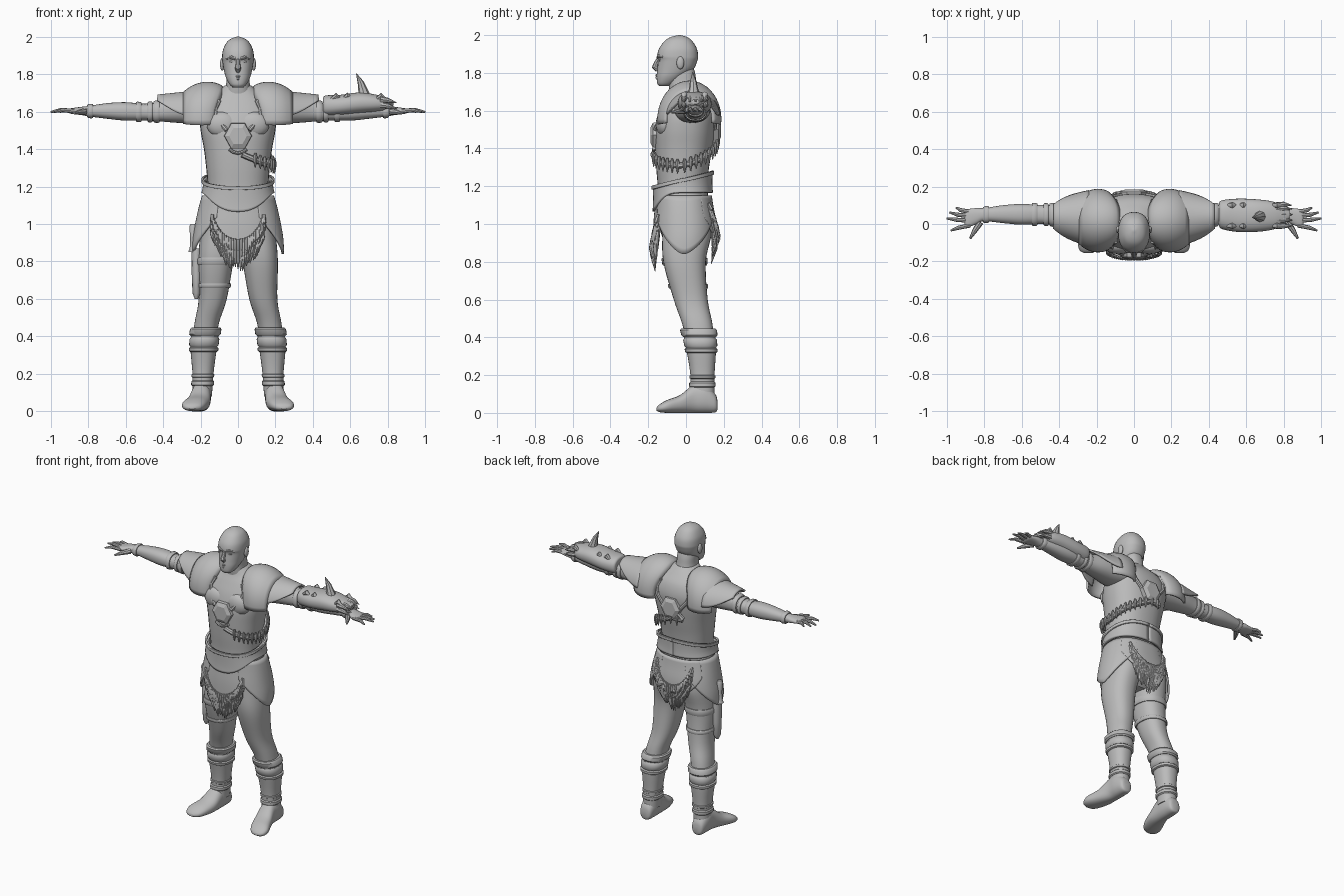
import bpy, bmesh, random
from math import sin, cos, pi, radians, copysign
from mathutils import Vector

random.seed(4)
if "Cube" in bpy.data.objects:
    bpy.data.objects.remove(bpy.data.objects["Cube"])

grey = bpy.data.materials.new("plain_grey")
grey.use_nodes = True
grey.diffuse_color = (0.5, 0.5, 0.5, 1)
grey.node_tree.nodes["Principled BSDF"].inputs["Base Color"].default_value = (0.5, 0.5, 0.5, 1)


def finish(bm, name, sharp=40, thick=None):
    bmesh.ops.recalc_face_normals(bm, faces=bm.faces)
    mesh = bpy.data.meshes.new(name)
    bm.to_mesh(mesh)
    bm.free()
    mesh.materials.append(grey)
    mesh.shade_smooth()
    mesh.set_sharp_from_angle(angle=radians(sharp))
    obj = bpy.data.objects.new(name, mesh)
    bpy.context.collection.objects.link(obj)
    if thick:
        solid = obj.modifiers.new("thickness", "SOLIDIFY")
        solid.thickness, solid.offset = thick, 0
    return obj


def skin(bm, rings, closed=True):
    """Join rings of points with quads and cap the ends."""
    grid = [[bm.verts.new(p) for p in ring] for ring in rings]
    count = len(grid[0])
    for low, high in zip(grid, grid[1:]):
        for i in range(count if closed else count - 1):
            j = (i + 1) % count
            bm.faces.new((low[i], low[j], high[j], high[i]))
    if closed:
        bm.faces.new(grid[0])
        bm.faces.new(grid[-1])


def dense(rows, steps=5):
    """Smooth curve through the section rows."""
    result = []
    for i in range(len(rows) - 1):
        a, b, c, d = (rows[max(0, min(len(rows) - 1, i + k))] for k in (-1, 0, 1, 2))
        for s in range(steps):
            t = s / steps
            result.append([q + t * (r - p + t * (2*p - 5*q + 4*r - s2 + t * (3*q - p - 3*r + s2))) / 2
                           for p, q, r, s2 in zip(a, b, c, d)])
    return result + [list(rows[-1])]


def even(rows):
    """Rows given by half width become full rows."""
    return dense([(t, -half, half, low, high) for t, half, low, high in rows])


def sample(rows, t):
    rows = sorted(rows)
    for a, b in zip(rows, rows[1:]):
        if a[0] <= t <= b[0]:
            k = (t - a[0]) / ((b[0] - a[0]) or 1)
            return [p + k * (q - p) for p, q in zip(a, b)]
    return list(rows[0] if t < rows[0][0] else rows[-1])


def edge(row, angle, pad=0, power=2.3):
    """Point of a rounded section; angle 0 faces the front."""
    def bend(v):
        return copysign(abs(v) ** (2 / power), v)
    t, x0, x1, y0, y1 = row
    return (t, (x0 + x1) / 2 + ((x1 - x0) / 2 + pad) * bend(sin(angle)),
            (y0 + y1) / 2 - ((y1 - y0) / 2 + pad) * bend(cos(angle)))


def around(rows, angle, z, pad=0):
    z, x, y = edge(sample(rows, z), angle, pad)
    return Vector((x, y, z))


def loft(name, rows, axis="z", side=1, pad=0, sides=32):
    place = {"z": lambda t, a, b: (side * a, b, t), "x": lambda t, a, b: (side * t, a, b),
             "y": lambda t, a, b: (side * a, t, b)}[axis]
    bm = bmesh.new()
    skin(bm, [[place(*edge(row, 2 * pi * i / sides, pad)) for i in range(sides)] for row in rows])
    return finish(bm, name)


def band(name, rows, t, width, pad, axis="z", side=1):
    """Strap that hugs a lofted limb."""
    ring = []
    for k, grow in ((-1, -pad), (-1, pad * 0.6), (-0.6, pad), (0.6, pad), (1, pad * 0.6), (1, -pad)):
        at, x0, x1, y0, y1 = sample(rows, t + k * width / 2)
        ring.append((t + k * width / 2, x0 - grow, x1 + grow, y0 - grow, y1 + grow))
    return loft(name, ring, axis, side)


def sweep(name, paths, sides=8, flat=1.0, sharp=40):
    """Tapered tubes along paths of (points, radii)."""
    bm = bmesh.new()
    for points, radii in paths:
        points = [Vector(p) for p in points]
        rings, turn, last = [], None, None
        for i, p in enumerate(points):
            way = (points[min(i + 1, len(points) - 1)] - points[max(i - 1, 0)]).normalized()
            turn = last.rotation_difference(way) @ turn if last else way.to_track_quat("Y", "Z")
            last = way
            rings.append([p + turn @ Vector((radii[i] * flat * cos(2 * pi * k / sides), 0,
                                             radii[i] * sin(2 * pi * k / sides))) for k in range(sides)])
        skin(bm, rings)
    return finish(bm, name, sharp)


def sheet(name, point, across=24, along=10, thick=0.012):
    bm = bmesh.new()
    skin(bm, [[point(i / across, j / along) for i in range(across + 1)] for j in range(along + 1)], False)
    return finish(bm, name, thick=thick)


def wrap(name, rows, start, end, top, bottom, pad, thick=0.012, across=48):
    """Cloth or leather panel wrapped around a body section."""
    def point(u, v):
        angle = radians(start + u * (end - start))
        return around(rows, angle, top(angle) + v * (bottom(angle) - top(angle)), pad)
    return sheet(name, point, across, 10, thick)


def blob(name, centre, size):
    bm = bmesh.new()
    bmesh.ops.create_uvsphere(bm, u_segments=20, v_segments=12, radius=1)
    for v in bm.verts:
        v.co = Vector(centre) + v.co * Vector(size)
    return finish(bm, name)


# Trunk and head
torso = even([(1.12, .17, -.15, .12), (1.2, .162, -.15, .112), (1.3, .17, -.158, .122), (1.4, .182, -.163, .14),
              (1.5, .2, -.162, .155), (1.58, .205, -.142, .16), (1.65, .18, -.11, .14), (1.7, .12, -.085, .1),
              (1.74, .07, -.075, .06)])
hips = even([(1.2, .16, -.145, .11), (1.1, .185, -.145, .125), (1, .2, -.14, .142), (.92, .18, -.12, .13),
             (.86, .09, -.06, .07)])
drape = even([(1.3, .17, -.158, .122), (1.2, .168, -.155, .12), (1.1, .195, -.155, .132), (1, .217, -.163, .15),
              (.9, .232, -.165, .15), (.75, .232, -.165, .13)])
neck = even([(1.66, .085, -.08, .08), (1.74, .064, -.092, .058), (1.8, .06, -.092, .048), (1.86, .05, -.08, .03)])
head = even([(1.73, .028, -.142, -.09), (1.745, .045, -.153, -.06), (1.78, .064, -.155, -.01),
             (1.82, .075, -.152, .04), (1.865, .083, -.148, .06), (1.89, .085, -.153, .064),
             (1.93, .08, -.142, .057), (1.97, .06, -.112, .032), (1.99, .035, -.08, .005), (2, .006, -.04, -.03)])
for name, rows in (("torso", torso), ("hips", hips), ("neck", neck), ("head", head)):
    loft(name, rows)
sweep("nose", [([(0, -.14, 1.885), (0, -.154, 1.86), (0, -.166, 1.83), (0, -.15, 1.815)],
               [.008, .011, .016, .012])])
for z, half, label in ((1.787, .026, "upper_lip"), (1.776, .022, "lower_lip")):
    sweep(label, [([(-half, -.144, z), (0, -.154, z), (half, -.144, z)], [.003, .008, .003])])
for side, label in ((1, "left"), (-1, "right")):
    sweep(label + "_brow", [([(side * x, y, z) for x, y, z in
                            ((.01, -.148, 1.882), (.035, -.145, 1.89), (.062, -.122, 1.883))], [.009, .01, .006])])
    blob(label + "_eye", (side * .034, -.132, 1.866), (.014, .012, .007))
    blob(label + "_ear", (side * .084, -.03, 1.853), (.012, .02, .034))
    blob(label + "_chest", (side * .082, -.115, 1.53), (.085, .045, .07))

# Limbs
leg = dense([(1.06, .01, .18, -.12, .125), (.95, .006, .2, -.125, .135), (.8, .025, .213, -.12, .105),
             (.6, .06, .21, -.065, .115), (.47, .102, .232, -.02, .14), (.35, .12, .245, .008, .15),
             (.2, .14, .234, .032, .142), (.08, .148, .235, .03, .142)])
boot = [row for row in leg if row[0] < .44]
foot = dense([(.167, .175, .215, .02, .06), (.155, .155, .235, .003, .1), (.1, .145, .247, 0, .155),
              (.04, .145, .25, 0, .15), (-.03, .15, .272, 0, .095), (-.1, .17, .298, 0, .068),
              (-.14, .195, .29, .004, .045), (-.156, .225, .265, .012, .028)])
arm = dense([(.14, -.06, .13, 1.54, 1.68), (.22, -.06, .13, 1.535, 1.7), (.32, -.035, .122, 1.54, 1.69),
             (.42, -.008, .105, 1.548, 1.655), (.5, 0, .102, 1.553, 1.642), (.6, -.004, .107, 1.552, 1.65),
             (.7, .005, .1, 1.562, 1.645), (.8, .015, .085, 1.575, 1.63), (.84, .0, .085, 1.582, 1.625),
             (.89, -.018, .078, 1.588, 1.618), (.905, 0, .06, 1.595, 1.611)])
for side, label in ((1, "left"), (-1, "right")):
    loft(label + "_leg", leg, side=side)
    loft(label + "_boot", boot, side=side, pad=.009)
    loft(label + "_foot", foot, "y", side)
    for z, width, pad in ((.425, .045, .02), (.37, .05, .016), (.33, .025, .018), (.19, .02, .014), (.15, .03, .016)):
        band(label + "_boot_strap", leg, z, width, pad, side=side)
    loft(label + "_arm", arm, "x", side)
    for x, width in ((.435, .03), (.47, .025), (.53, .03), (.79, .03)):
        band(label + "_arm_strap", arm, x, width, .009, "x", side)
    tips = ((.95, .088), (.985, .062), (1, .03), (.978, -.035))
    fingers = [([(side * .875, .065 - .024 * i, 1.603), (side * (x + .9) / 2, (y + .06 - .022 * i) / 2, 1.608),
                 (side * x, y, 1.598)], [.012, .011, .005]) for i, (x, y) in enumerate(tips)]
    thumb = ([(side * .82, .01, 1.6), (side * .85, -.035, 1.597), (side * .875, -.078, 1.592)], [.018, .014, .006])
    sweep(label + "_fingers", fingers + [thumb])

    # Two overlapping shoulder plates
    def inner_plate(u, v):
        turn = radians(-98 + 196 * u)
        rise = .165 + .042 * sin(pi * min(1, v * 1.05)) ** .6 - .02 * v
        x = .075 + .215 * v + .05 * (1 - v) * abs(sin(turn)) ** 3
        return side * x, .018 + (rise * .8 + .005) * sin(turn), 1.555 + rise * cos(turn)

    def outer_plate(u, v):
        turn = radians((2 * u - 1) * (88 - 48 * v ** 2))
        return side * (.24 + .19 * v), .03 + .01 * v + (.145 - .05 * v) * sin(turn), 1.57 + (.135 - .02 * v) * cos(turn)

    sheet(label + "_shoulder_plate", inner_plate)
    sheet(label + "_upper_arm_plate", outer_plate)
    wrap(label + "_hip_panel", drape, side * 28, side * 158, lambda a: 1.15,
         lambda a: .84 + .2 * (abs(abs(a) - pi / 2) / 1.1) ** 1.4, .006)
    for start, label2 in ((0, "front"), (pi, "back")):
        sweep(label + "_" + label2 + "_harness",
              [([around(torso, start + side * turn * (1 if start == 0 else -1), z, .004)
                 for turn, z in ((.25, 1.5), (.5, 1.56), (.6, 1.61), (.55, 1.66))], [.012] * 4)])

# Beast bracer with a horn and ragged teeth on the left forearm
shell = dense([(.455, .0, .1, 1.6, 1.66), (.465, -.025, .125, 1.575, 1.685), (.55, -.042, .135, 1.578, 1.69),
               (.65, -.042, .132, 1.588, 1.702), (.74, -.03, .12, 1.598, 1.69), (.8, -.005, .095, 1.61, 1.672),
               (.83, .03, .07, 1.635, 1.66)])
loft("beast_bracer", shell, "x")
sweep("bracer_horn", [([(.675, .04, 1.67), (.668, .04, 1.71), (.655, .038, 1.755), (.632, .035, 1.803)],
                      [.038, .026, .017, .002])])
sweep("bracer_teeth", [([(.76, y, z), (.8, y * 1.05, z - .005), (.835 + .012 * cos(9 * y), y, z - .018)],
                       [.018, .014, .002]) for y in (-.01, .02, .05, .08, .1) for z in (1.635, 1.665)])
sweep("bracer_ridges", [([(x, y, 1.665), (x + .025, y, 1.685), (x + .05, y, 1.67)], [.01, .016, .004])
                       for x in (.5, .56, .74) for y in (-.01, .1)])

# Chest medallions and the bandolier
for y, z, label in ((-.163, 1.47, "front_medallion"), (.16, 1.5, "back_medallion")):
    out = copysign(1, y)
    sweep(label, [([(0, y - out * .02, z), (0, y + out * .012, z), (0, y + out * .024, z)], [.08, .076, .05])],
          6, 0.95, 25)
sweep("pendant_ring", [([around(torso, -.2 + .1 * i, 1.4 - .022 * sin(pi * i / 4), .01) for i in range(5)], [.009] * 5)])
strap = []
for i in range(41):
    turn = radians(5 + 195 * i / 40)
    strap.append(around(torso, turn, 1.385 - .075 * sin(min(turn, pi)) ** .7 + .05 * max(0, -cos(turn)), .012))
sweep("bandolier", [(strap, [.016] * 41)])
sweep("bandolier_teeth", [([p + Vector((0, 0, dz)) + Vector((p.x, p.y, 0)).normalized() * .012
                            for dz in (-.042, -.01, .015, .034)], [.002, .009, .011, .005]) for p in strap[4:40:2]])
sweep("back_strap", [([around(torso, radians(a), z, .008) for a, z in ((200, 1.435), (193, 1.46), (185, 1.5))], [.016] * 3)])

# Belt, loincloth and fur
wrap("belt", drape, -180, 180, lambda a: 1.235 - .04 * cos(a), lambda a: 1.165 - .1 * max(0, cos(a)) ** 3, .012, .016, 64)
wrap("belt_rim", drape, -180, 180, lambda a: 1.242 - .04 * cos(a), lambda a: 1.222 - .04 * cos(a), .022, .012, 64)
wrap("front_loincloth", drape, -48, 48, lambda a: 1.12, lambda a: .88 + .16 * abs(a / .84) ** 2, .004)
wrap("back_loincloth", drape, 125, 235, lambda a: 1.15, lambda a: .92 + .12 * abs((a - pi) / .96) ** 2, .006)
for centre, lift, label in ((0, 0, "front_fur"), (pi, .06, "back_fur")):
    tufts = []
    for layer in range(3):
        for i in range(27):
            k = (i - 13) / 13
            turn = centre + k * .62
            top = .9 + lift + .13 * k * k - .02 * layer + .02
            drop = .13 - .03 * abs(k) + random.uniform(-.02, .025) - .015 * (2 - layer)
            pad = .014 - .006 * layer
            tufts.append(([around(drape, turn, top, pad), around(drape, turn * 1 - k * .04, top - drop * .5, pad + .006),
                           around(drape, turn - k * .12, top - drop, pad - .004)], [.009, .012, .002]))
    sweep(label, tufts, 6)

# Sheathed knife strapped to the right thigh
for z, width in ((.8, .04), (.67, .025)):
    band("thigh_strap", leg, z, width, .008, side=-1)
sweep("knife_sheath", [([(-.222, -.02, z) for z in (.87, .85, .72, .63, .6)], [.034, .036, .033, .028, .012])], 12, 0.75)
sweep("knife_handle", [([(-.24, -.02, z) for z in (1, .985, .92, .87, .85)], [.014, .02, .015, .018, .026])], 10)
